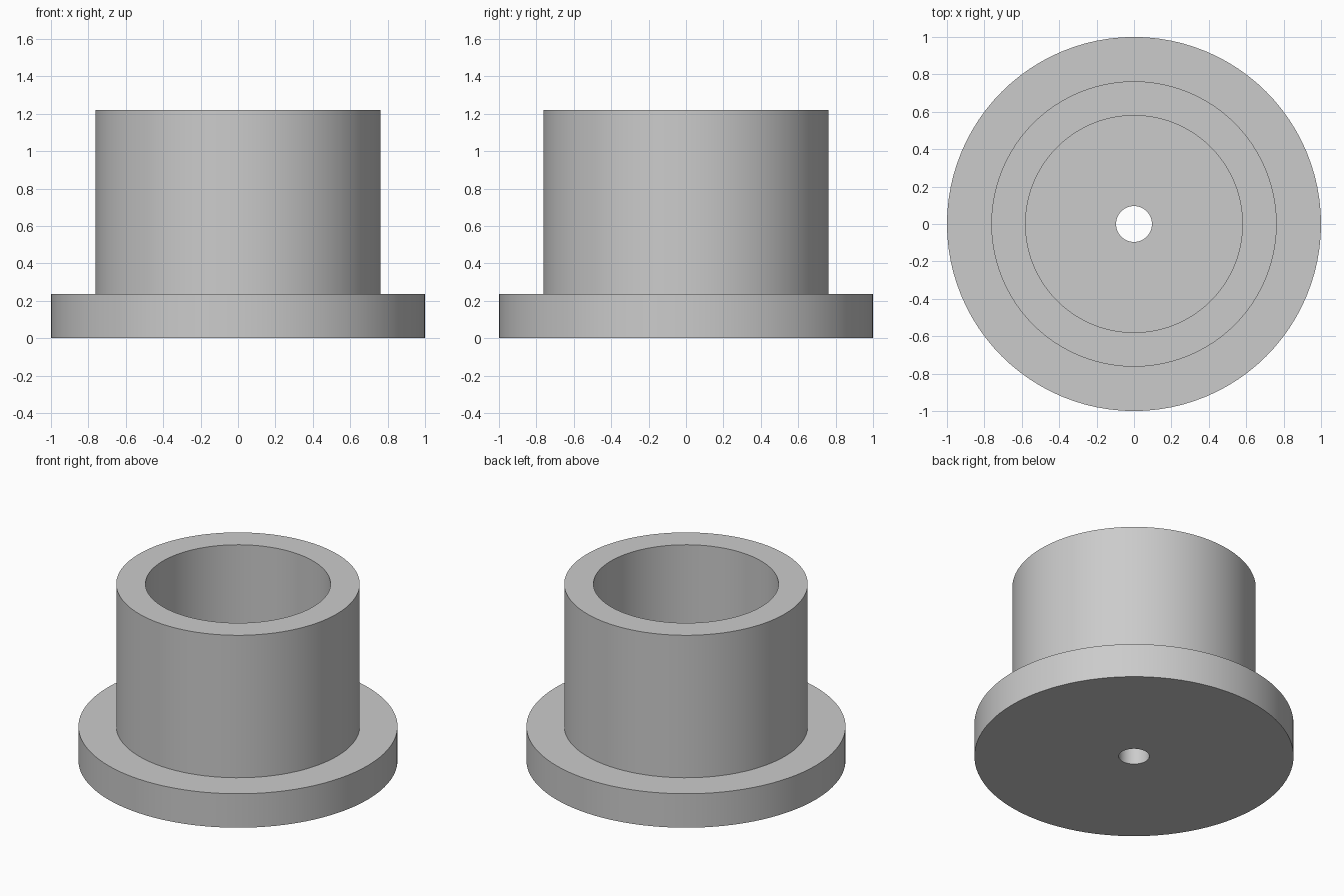
import bpy
import math
import bmesh

cube = bpy.data.objects.get("Cube")
if cube:
    bpy.data.objects.remove(cube, do_unlink=True)

SIDES = 96
FLANGE_R, FLANGE_TOP = 1.0, 0.235
BARREL_R, BARREL_TOP = 0.763, 1.22
BORE_R, FLOOR_Z = 0.58, 0.235
HOLE_R = 0.096

# Plain grey
grey = bpy.data.materials.new("plain_grey")
grey.use_nodes = True
colour = (0.6, 0.6, 0.6, 1.0)
grey.diffuse_color = colour
grey.node_tree.nodes["Principled BSDF"].inputs["Base Color"].default_value = colour


def lathe(name, profile, material):
    """Spin a closed (radius, height) profile around the z axis."""
    bm = bmesh.new()
    verts = [bm.verts.new((r, 0, z)) for r, z in profile]
    edges = [bm.edges.new((a, b)) for a, b in zip(verts, verts[1:] + verts[:1])]
    bmesh.ops.spin(bm, geom=verts + edges, cent=(0, 0, 0), axis=(0, 0, 1),
                   angle=math.tau, steps=SIDES, use_merge=True)
    bmesh.ops.remove_doubles(bm, verts=bm.verts, dist=1e-4)
    bmesh.ops.recalc_face_normals(bm, faces=bm.faces)
    mesh = bpy.data.meshes.new(name)
    bm.to_mesh(mesh)
    bm.free()
    mesh.materials.append(material)
    obj = bpy.data.objects.new(name, mesh)
    bpy.context.collection.objects.link(obj)
    bpy.ops.object.select_all(action="DESELECT")
    obj.select_set(True)
    bpy.context.view_layer.objects.active = obj
    bpy.ops.object.shade_smooth_by_angle(angle=math.radians(30))
    return obj


# Flanged cup: wide base, hollow barrel and a small hole through the floor
lathe("flanged_bushing", [
    (HOLE_R, 0), (FLANGE_R, 0), (FLANGE_R, FLANGE_TOP),
    (BARREL_R, FLANGE_TOP), (BARREL_R, BARREL_TOP),
    (BORE_R, BARREL_TOP), (BORE_R, FLOOR_Z), (HOLE_R, FLOOR_Z),
], grey)
